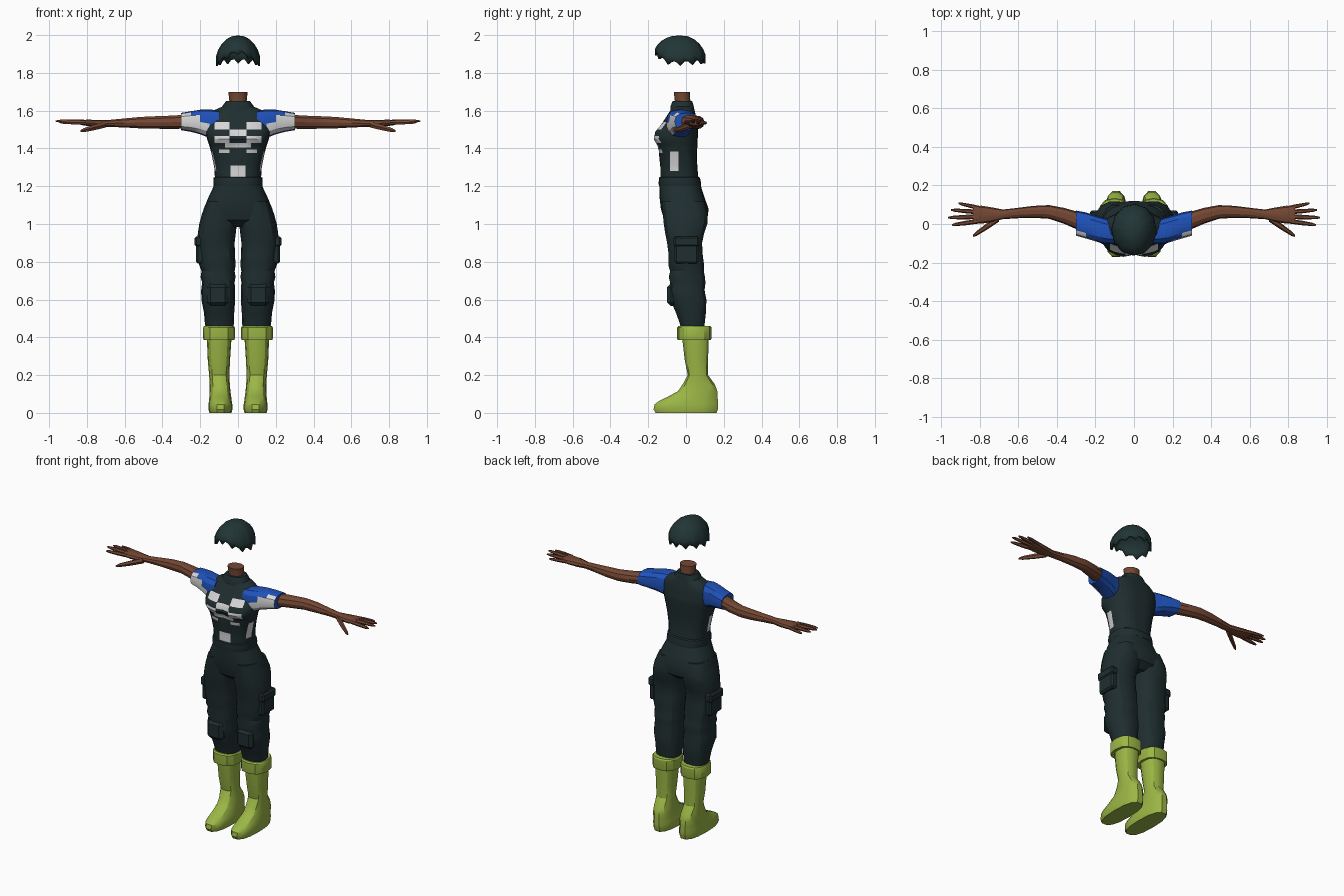
import bpy, bmesh, math
from mathutils import Vector


def material(name, rgb):
    m = bpy.data.materials.new(name)
    m.diffuse_color = (*rgb, 1)
    return m


BLACK = material("dark cloth", (0.014, 0.027, 0.029))
HAIR = material("dark hair", (0.016, 0.036, 0.036))
SKIN = material("brown skin", (0.175, 0.063, 0.033))
GREEN = material("boot green", (0.33, 0.47, 0.06))
BLUE = material("sleeve blue", (0.014, 0.085, 0.50))
WHITE = material("check white", (0.68, 0.68, 0.68))


def finish(bm, name, mats, mirror=False, angle=30):
    """Turn a bmesh into a named object, optionally mirrored left to right."""
    bmesh.ops.recalc_face_normals(bm, faces=bm.faces)
    me = bpy.data.meshes.new(name)
    bm.to_mesh(me)
    bm.free()
    ob = bpy.data.objects.new(name, me)
    bpy.context.collection.objects.link(ob)
    for m in mats:
        me.materials.append(m)
    bpy.ops.object.select_all(action='DESELECT')
    ob.select_set(True)
    bpy.context.view_layer.objects.active = ob
    bpy.ops.object.shade_smooth_by_angle(angle=math.radians(angle))
    if mirror:
        ob.modifiers.new("mirror", 'MIRROR').use_mirror_merge = False
    return ob


def loft(rings, n=12, axis='z', p=2.5):
    """Rings are (position, low a, high a, low b, high b) across an axis."""
    bm = bmesh.new()
    loops = []
    for t, a0, a1, b0, b1 in rings:
        loop = []
        for i in range(n):
            w = 2 * math.pi * i / n
            c, s = math.cos(w), math.sin(w)
            a = (a0 + a1) / 2 + (a1 - a0) / 2 * math.copysign(abs(c) ** (2 / p), c)
            b = (b0 + b1) / 2 + (b1 - b0) / 2 * math.copysign(abs(s) ** (2 / p), s)
            loop.append(bm.verts.new((a, b, t) if axis == 'z' else (t, a, b)))
        loops.append(loop)
    for lo, hi in zip(loops, loops[1:]):
        for i in range(n):
            j = (i + 1) % n
            bm.faces.new((lo[i], lo[j], hi[j], hi[i]))
    bm.faces.new(loops[0])
    bm.faces.new(loops[-1])
    bmesh.ops.recalc_face_normals(bm, faces=bm.faces)
    return bm


def box(name, lo, hi, mat, bevel=0.01):
    bm = bmesh.new()
    bmesh.ops.create_cube(bm, size=1)
    for v in bm.verts:
        v.co = Vector([(l + h) / 2 + c * (h - l) for l, h, c in zip(lo, hi, v.co)])
    bmesh.ops.bevel(bm, geom=bm.edges[:], offset=bevel, segments=1, affect='EDGES')
    return finish(bm, name, [mat], mirror=True)


# Vest with checked front
bm = loft([(1.24, -.122, .122, -.136, .066), (1.30, -.126, .126, -.136, .06),
           (1.37, -.140, .140, -.143, .058), (1.41, -.150, .150, -.152, .06),
           (1.45, -.164, .164, -.174, .062), (1.49, -.172, .172, -.165, .064),
           (1.54, -.170, .170, -.122, .058), (1.575, -.158, .158, -.10, .052),
           (1.603, -.125, .125, -.082, .045), (1.625, -.075, .075, -.075, .04)], n=24)
for v in bm.verts:
    if v.co.y < -.1 and 1.4 < v.co.z < 1.52 and abs(v.co.x) < .02:
        v.co.y += .015
# White patches: low |x|, high |x|, low z, high z, low y, high y
patches = [(.045, .125, 1.50, 1.54, -1, -.04), (0, .045, 1.465, 1.50, -1, -.04),
           (.045, .125, 1.43, 1.465, -1, -.04), (0, .07, 1.405, 1.43, -1, -.04),
           (.045, .10, 1.375, 1.395, -1, -.04), (0, .04, 1.25, 1.31, -1, -.04),
           (.10, .20, 1.28, 1.385, -.085, -.04), (.125, .2, 1.54, 1.56, -1, -.04)]
cuts = set()
for x0, x1, z0, z1, y0, y1 in patches:
    cuts |= {('x', x0), ('x', -x0), ('x', x1), ('x', -x1), ('z', z0), ('z', z1), ('y', y0), ('y', y1)}
for ax, d in sorted(cuts):
    no = Vector([float(ax == k) for k in 'xyz'])
    bmesh.ops.bisect_plane(bm, geom=bm.verts[:] + bm.edges[:] + bm.faces[:],
                           plane_co=no * d, plane_no=no, dist=1e-5)
for f in bm.faces:
    c = f.calc_center_median()
    if any(x0 < abs(c.x) < x1 and z0 < c.z < z1 and y0 < c.y < y1
           for x0, x1, z0, z1, y0, y1 in patches):
        f.material_index = 1
finish(bm, "vest", [BLACK, WHITE])

# Collar, neck, waistband
finish(loft([(1.59, -.09, .09, -.085, .045), (1.625, -.082, .082, -.083, .042),
             (1.65, -.064, .064, -.072, .034)], n=14), "collar", [BLACK])
finish(loft([(1.60, -.055, .055, -.065, .03), (1.65, -.046, .046, -.06, .024),
             (1.70, -.051, .051, -.066, .021)], n=14, p=2.1), "neck", [SKIN])
finish(loft([(1.20, -.128, .128, -.143, .08), (1.215, -.131, .131, -.145, .08),
             (1.245, -.129, .129, -.143, .074), (1.25, -.122, .122, -.136, .066)], n=20),
       "waistband", [BLACK])

# Trousers
finish(loft([(.985, -.09, .09, -.07, .07), (1.02, -.185, .185, -.115, .112),
             (1.08, -.182, .182, -.133, .12), (1.14, -.157, .157, -.14, .098),
             (1.21, -.124, .124, -.14, .076)], n=20), "hips", [BLACK])
finish(loft([(.43, .03, .165, -.025, .095), (.47, .022, .175, -.033, .10),
             (.53, .02, .18, -.055, .107), (.60, .015, .194, -.085, .11),
             (.65, .015, .195, -.092, .10), (.69, .018, .19, -.086, .105),
             (.72, .013, .198, -.093, .102), (.75, .018, .193, -.086, .096),
             (.78, .013, .205, -.095, .098), (.84, .016, .208, -.094, .09),
             (.90, .018, .214, -.102, .087), (.95, .012, .213, -.112, .098),
             (1.0, .006, .205, -.12, .115), (1.05, .01, .192, -.125, .118),
             (1.12, .02, .165, -.13, .10)], n=14), "trouser_leg", [BLACK], mirror=True)
box("thigh_pocket", (.18, -.06, .79), (.222, .065, .93), BLACK)
box("pocket_flap", (.18, -.066, .88), (.229, .07, .935), BLACK)
box("knee_patch", (.05, -.10, .565), (.165, -.05, .685), BLACK, .02)

# Boots
finish(loft([(.385, .02, .182, -.045, .132), (.395, .017, .184, -.047, .135),
             (.452, .017, .184, -.047, .135), (.46, .022, .18, -.04, .13)], n=12),
       "boot_cuff", [GREEN], mirror=True)
finish(loft([(0, .034, .152, -.165, .165), (.018, .03, .156, -.175, .172),
             (.045, .03, .156, -.17, .174), (.062, .033, .154, -.148, .172),
             (.085, .036, .152, -.10, .17), (.115, .04, .15, -.045, .168),
             (.15, .043, .15, -.02, .155), (.20, .046, .153, .008, .118),
             (.28, .042, .16, -.008, .118), (.40, .034, .165, -.022, .122)], n=14),
       "boot", [GREEN], mirror=True)

# Sleeves: white on the outer front, blue elsewhere
bm = loft([(.10, -.105, .025, 1.475, 1.60), (.15, -.105, .03, 1.455, 1.607),
           (.20, -.09, .045, 1.475, 1.605), (.25, -.075, .06, 1.488, 1.597),
           (.302, -.06, .07, 1.497, 1.588)], n=12, axis='x')
for f in bm.faces:
    c = f.calc_center_median()
    if f.normal.y < -.3 and (c.x > .2 or (c.x > .15 and c.z < 1.54)) and c.z < 1.58:
        f.material_index = 1
finish(bm, "sleeve", [BLUE, WHITE], mirror=True)

# Arms and hands
finish(loft([(.28, -.035, .06, 1.503, 1.58), (.36, 0, .083, 1.502, 1.575),
             (.44, .027, .098, 1.503, 1.572), (.52, .032, .094, 1.505, 1.568),
             (.60, .03, .084, 1.51, 1.56), (.68, .025, .075, 1.513, 1.552),
             (.73, .012, .085, 1.512, 1.552), (.79, .002, .095, 1.517, 1.553),
             (.835, .004, .092, 1.524, 1.552)], n=10, axis='x', p=2.2),
       "arm", [SKIN], mirror=True)


def finger(name, a, b, r):
    """Tapered finger from knuckle a to tip b."""
    rings = []
    for t, k in ((0, 1), (.45, .95), (.85, .7), (1, .3)):
        x, y, z = Vector(a).lerp(Vector(b), t)
        rings.append((x, y - r * k, y + r * k, z - r * k, z + r * k))
    finish(loft(rings, n=6, axis='x', p=2), name, [SKIN], mirror=True)


finger("index_finger", (.81, .014, 1.538), (.945, -.005, 1.538), .0125)
finger("middle_finger", (.81, .038, 1.541), (.965, .033, 1.545), .0125)
finger("ring_finger", (.81, .062, 1.540), (.95, .073, 1.542), .012)
finger("little_finger", (.80, .083, 1.536), (.91, .107, 1.535), .011)
finger("thumb", (.70, .03, 1.527), (.835, -.062, 1.492), .018)

# Hair shell with ridged locks, jagged hem and raised front opening
bm = bmesh.new()
N, K = 36, 6
top = bm.verts.new((0, -.03, 1.998))
loops = []
for k in range(1, K + 1):
    phi = k / K * math.pi / 2
    loop = []
    for i in range(N):
        w = 2 * math.pi * i / N
        c, s = math.cos(w), math.sin(w)
        hem = 1.853 + .055 * max(0, -s) ** 3 + .012 * max(0, s)
        ridge = (1, .965, .985)[i % 3]
        r = math.sin(phi) ** .9 * ridge
        z = 2 - (2 - hem) * (1 - math.cos(phi)) ** .9
        if k == K:
            z += (-.016, .008, .004)[i % 3]
            r *= .98
        loop.append(bm.verts.new((.12 * r * c, -.03 + .137 * r * s, z)))
    loops.append(loop)
for i in range(N):
    j = (i + 1) % N
    bm.faces.new((top, loops[0][i], loops[0][j]))
    for lo, hi in zip(loops, loops[1:]):
        bm.faces.new((lo[i], hi[i], hi[j], lo[j]))
hair = finish(bm, "hair", [HAIR])
shell = hair.modifiers.new("thickness", 'SOLIDIFY')
shell.thickness = .012
shell.offset = -1
